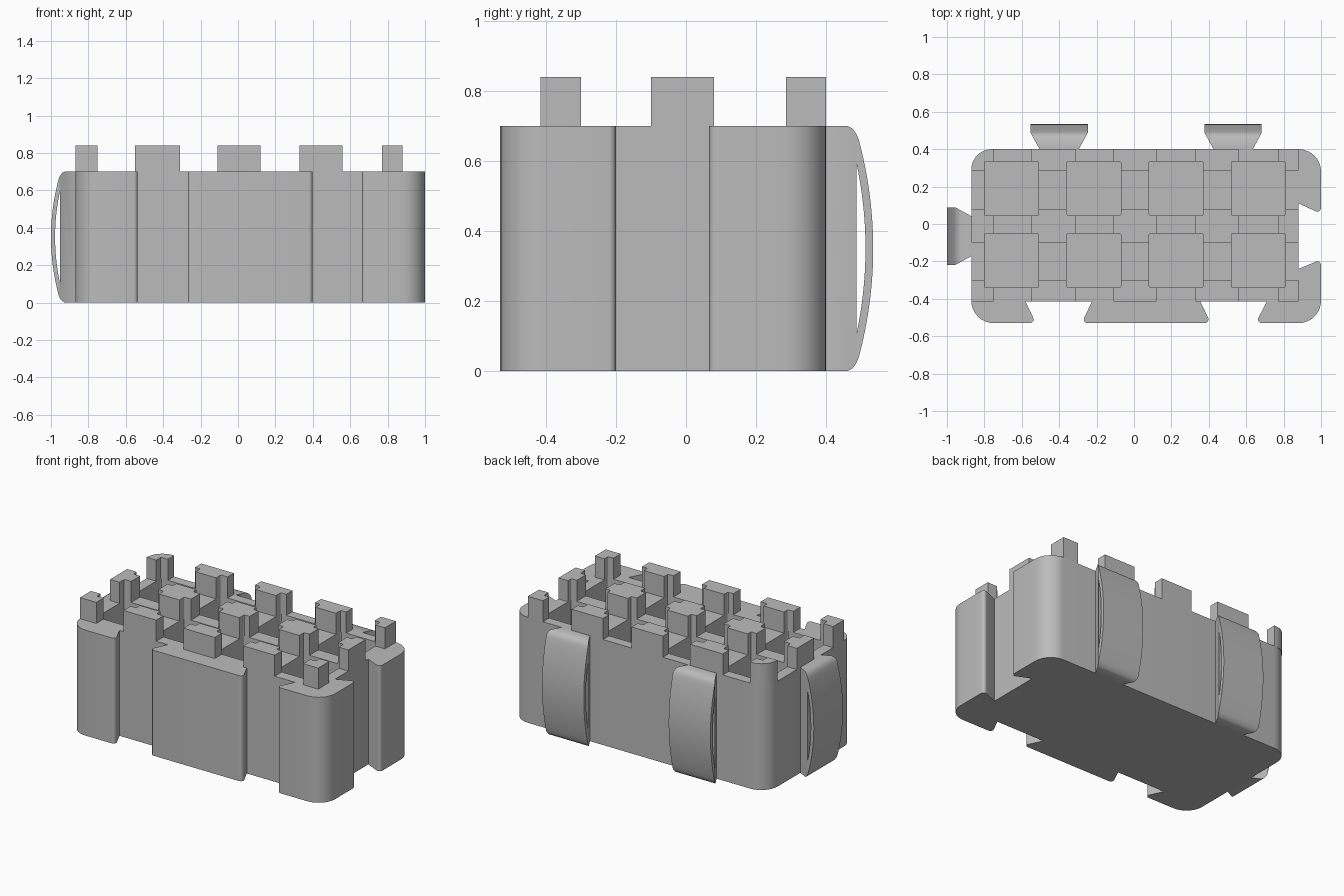
import bpy, bmesh, math
from mathutils import Vector, Matrix

if "Cube" in bpy.data.objects:
    bpy.data.objects.remove(bpy.data.objects["Cube"])

HEIGHT, POST_TOP, FLOOR = 0.70, 0.84, 0.04
mid = HEIGHT / 2

grey = bpy.data.materials.new("plain_grey")
grey.use_nodes = True
colour = (0.5, 0.5, 0.5, 1)
grey.diffuse_color = colour
grey.node_tree.nodes["Principled BSDF"].inputs["Base Color"].default_value = colour


def rounded(corners, steps=8):
    """Turn (x, y, radius) corners into an outline with arcs."""
    out = []
    for i, (x, y, r) in enumerate(corners):
        p = Vector((x, y))
        if r == 0:
            out.append(p)
            continue
        a = (Vector(corners[i - 1][:2]) - p).normalized()
        b = (Vector(corners[(i + 1) % len(corners)][:2]) - p).normalized()
        half = a.angle(b) / 2
        centre = p + (a + b).normalized() * (r / math.sin(half))
        start = p + a * (r / math.tan(half)) - centre
        end = p + b * (r / math.tan(half)) - centre
        turn = math.atan2(start.x * end.y - start.y * end.x, start.dot(end))
        for k in range(steps + 1):
            out.append(centre + Matrix.Rotation(turn * k / steps, 2) @ start)
    return out


def rect(x0, x1, y0, y1, r=0):
    return rounded([(x0, y0, r), (x1, y0, r), (x1, y1, r), (x0, y1, r)], 3)


def prisms(name, outlines, low, high, place=lambda x, y, h: (x, y, h)):
    """One object made of outlines extruded from low to high."""
    bm = bmesh.new()
    for outline in outlines:
        face = bm.faces.new([bm.verts.new(place(x, y, low)) for x, y in outline])
        move = Vector(place(0, 0, high)) - Vector(place(0, 0, low))
        new = bmesh.ops.extrude_face_region(bm, geom=[face])["geom"]
        bmesh.ops.translate(bm, vec=move, verts=[v for v in new if isinstance(v, bmesh.types.BMVert)])
    bmesh.ops.recalc_face_normals(bm, faces=bm.faces)
    mesh = bpy.data.meshes.new(name)
    bm.to_mesh(mesh)
    bm.free()
    mesh.materials.append(grey)
    obj = bpy.data.objects.new(name, mesh)
    bpy.context.collection.objects.link(obj)
    return obj


def activate(obj):
    bpy.ops.object.select_all(action='DESELECT')
    obj.select_set(True)
    bpy.context.view_layer.objects.active = obj


def boolean(obj, tool, operation):
    mod = obj.modifiers.new(operation.lower(), 'BOOLEAN')
    mod.operation, mod.solver, mod.object = operation, 'EXACT', tool
    activate(obj)
    bpy.ops.object.modifier_apply(modifier=mod.name)


def finish(obj):
    activate(obj)
    bpy.ops.object.shade_smooth_by_angle(angle=math.radians(30))


# Body outline with dovetail sockets in the front and the left side
front, wall = -0.53, -0.415
body_outline = rounded([
    (-0.87, 0.40, 0.12), (-0.87, front, 0.12),
    (-0.525, front, 0.02), (-0.58, wall, 0),
    (-0.225, wall, 0), (-0.28, front, 0.02),
    (0.41, front, 0.02), (0.355, wall, 0),
    (0.71, wall, 0), (0.65, front, 0.02),
    (1.0, front, 0.12), (1.0, -0.19, 0.02),
    (0.88, -0.24, 0), (0.88, 0.11, 0),
    (1.0, 0.055, 0.02), (1.0, 0.40, 0.12)])
body = prisms("holder_body", [body_outline], 0, HEIGHT)

# Grip posts between the pockets
columns = [(-0.87, -0.75), (-0.55, -0.31), (-0.11, 0.12), (0.33, 0.56), (0.77, 0.88)]
rows = [(wall, -0.30), (-0.10, 0.08), (0.285, 0.40)]
post_outlines = [rect(*c, *r) for c in columns for r in rows]
(x0, x1), (y0, y1) = columns[0], rows[-1]
post_outlines[2] = rounded([(x0, y0, 0), (x1, y0, 0), (x1, y1, 0), (x0, y1, 0.11)])
posts = prisms("grip_posts", post_outlines, HEIGHT, POST_TOP)

# Square pockets cut through the posts and down to the floor
half = 0.145
pockets = prisms("pocket_cutter",
                 [rect(x - half, x + half, y - half, y + half, 0.01)
                  for x in (-0.655, -0.215, 0.225, 0.665) for y in (-0.195, 0.19)],
                 FLOOR, 1)
pockets.hide_render = True
for part in (body, posts):
    boolean(part, pockets, 'DIFFERENCE')
    finish(part)
bpy.data.objects.remove(pockets)


def bow(base, depth, reach, steps=24):
    """Points of a shallow outward bow, from bottom to top."""
    ts = [2 * k / steps - 1 for k in range(steps + 1)]
    return [(base + depth * (1 - t * t), mid + reach * t) for t in ts]


# Dovetail spring tabs, bowed outward with a thin slit behind the bow
foot = [(-0.03, 0), (0.06, 0), (0.075, 0.008), (0.087, 0.025)]
head = [(v, HEIGHT - z) for v, z in reversed(foot)]
side_profile = foot + bow(0.093, 0.041, 0.31) + head
dovetail = [(-0.105, -0.04), (0.105, -0.04), (0.105, 0), (0.153, 0.088),
            (0.153, 0.2), (-0.153, 0.2), (-0.153, 0.088), (-0.105, 0)]


def sideways(v, z, u):
    return (u, v, z)


def spring_tab(name, location, angle):
    tab = prisms(name, [side_profile], -0.2, 0.2, sideways)
    shape = prisms("tab_shape", [dovetail], -0.1, 0.8)
    slit = prisms("tab_slit", [bow(0.087, 0.025, 0.24)], -0.3, 0.3, sideways)
    for tool, operation in ((shape, 'INTERSECT'), (slit, 'DIFFERENCE')):
        tool.hide_render = True
        boolean(tab, tool, operation)
        bpy.data.objects.remove(tool)
    tab.data.transform(Matrix.Translation(location) @ Matrix.Rotation(angle, 4, 'Z'))
    finish(tab)


spring_tab("back_tab_right", (-0.40, 0.40, 0), 0)
spring_tab("back_tab_left", (0.53, 0.40, 0), 0)
spring_tab("side_tab_right", (-0.866, -0.065, 0), math.pi / 2)
